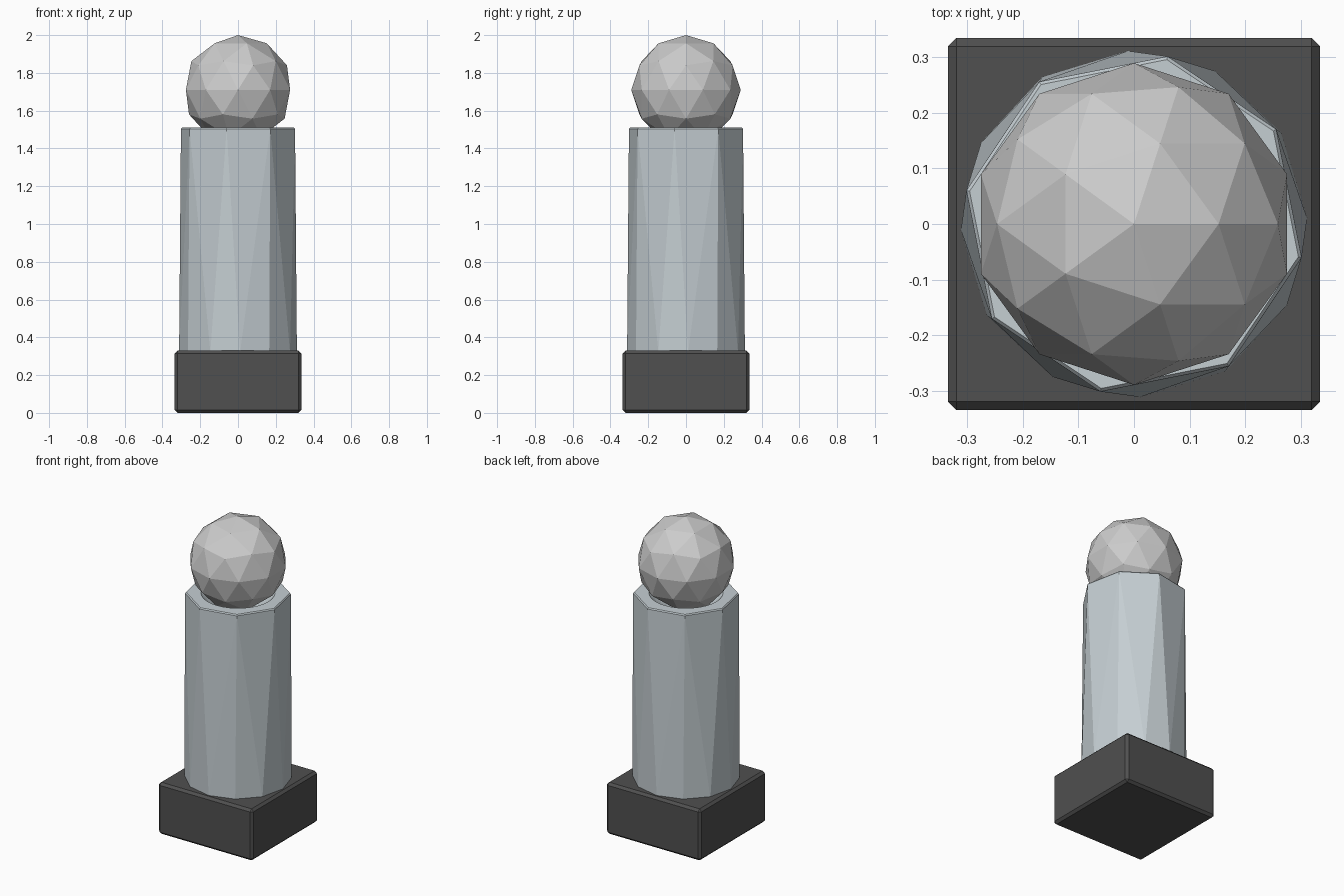
import bpy, bmesh
from math import cos, sin, radians, tau

if "Cube" in bpy.data.objects:
    bpy.data.objects.remove(bpy.data.objects["Cube"])


def material(name, color):
    m = bpy.data.materials.new(name)
    m.diffuse_color = (*color, 1)
    m.use_nodes = True
    m.node_tree.nodes["Principled BSDF"].inputs["Base Color"].default_value = m.diffuse_color
    return m


def make_object(name, bm, mat=None):
    bmesh.ops.recalc_face_normals(bm, faces=bm.faces[:])
    mesh = bpy.data.meshes.new(name)
    bm.to_mesh(mesh)
    bm.free()
    ob = bpy.data.objects.new(name, mesh)
    bpy.context.collection.objects.link(ob)
    if mat:
        mesh.materials.append(mat)
    return ob


def ring(bm, sides, radius, z, phase):
    for i in range(sides):
        a = radians(phase) + tau * i / sides
        bm.verts.new((radius * cos(a), radius * sin(a), z))


# Square base block with chamfered edges
bm = bmesh.new()
bmesh.ops.create_cube(bm, size=1)
for v in bm.verts:
    v.co = (v.co.x * 0.67, v.co.y * 0.67, (v.co.z + 0.5) * 0.33)
bmesh.ops.bevel(bm, geom=bm.edges[:], offset=0.015, segments=1, affect='EDGES')
make_object("base", bm, material("dark_stone", (0.08, 0.08, 0.08)))

# Faceted column: twelve-sided foot blending to an octagonal, chamfered top
bm = bmesh.new()
ring(bm, 12, 0.312, 0.32, 2)
ring(bm, 8, 0.308, 1.503, 33.7)
ring(bm, 8, 0.302, 1.51, 33.7)
bmesh.ops.convex_hull(bm, input=bm.verts[:])
bmesh.ops.dissolve_limit(bm, angle_limit=radians(0.5), verts=bm.verts[:], edges=bm.edges[:])
column = make_object("column", bm, material("pale_stone", (0.56, 0.62, 0.65)))

# Round socket in the column top
bm = bmesh.new()
bmesh.ops.create_uvsphere(bm, u_segments=32, v_segments=24, radius=0.295)
cutter = make_object("socket_cutter", bm)
cutter.location.z = 1.71
cutter.hide_render = True
cutter.hide_viewport = True
cut = column.modifiers.new("socket", 'BOOLEAN')
cut.operation = 'DIFFERENCE'
cut.solver = 'EXACT'
cut.object = cutter

# Faceted ball on top
bm = bmesh.new()
bmesh.ops.create_icosphere(bm, subdivisions=2, radius=0.29)
bmesh.ops.translate(bm, verts=bm.verts[:], vec=(0, 0, 1.71))
make_object("ball", bm)
